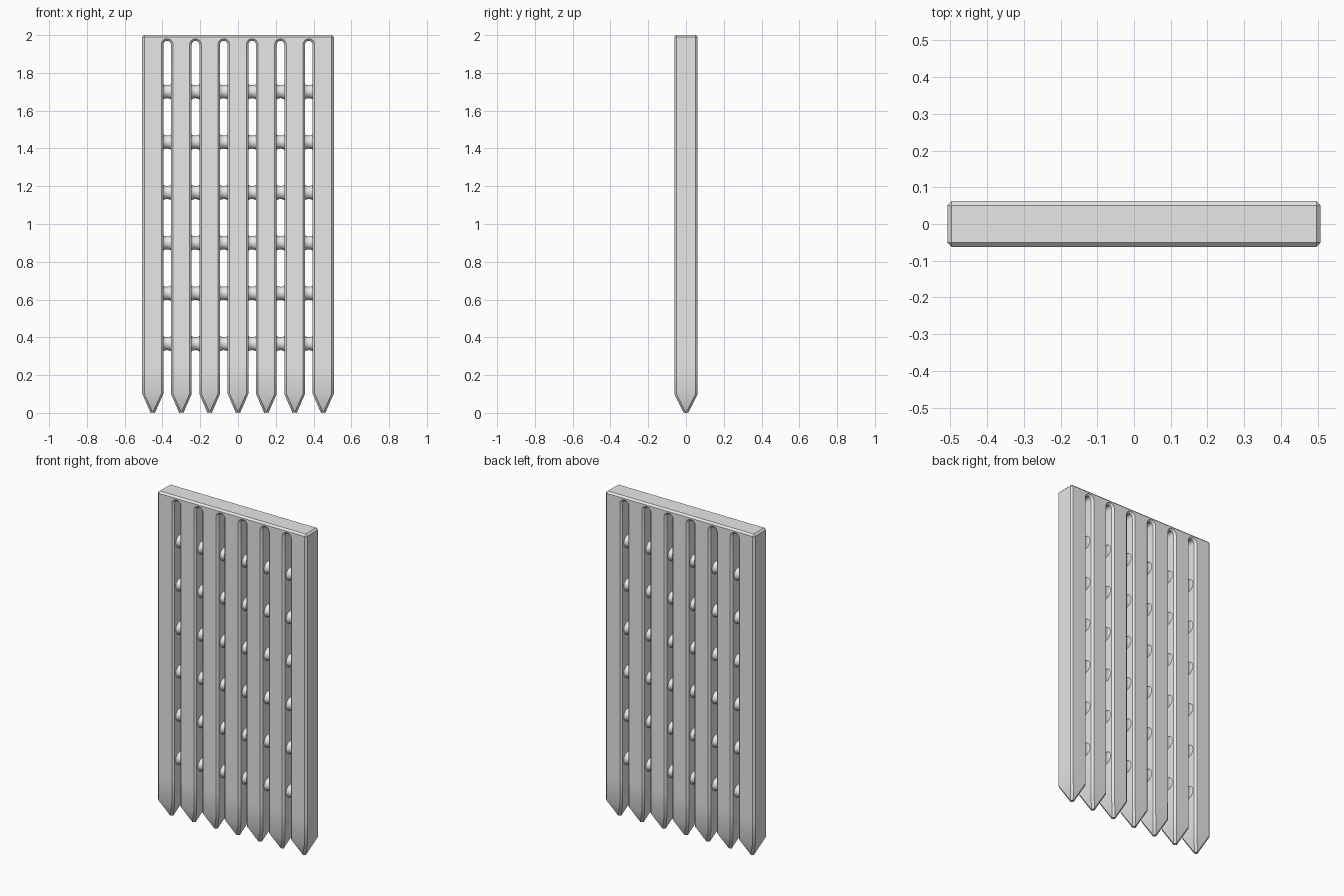
import bpy, bmesh, math
from mathutils import Vector

if "Cube" in bpy.data.objects:
    bpy.data.objects.remove(bpy.data.objects["Cube"])

# One plain grey for the whole gate
grey = bpy.data.materials.new("plain_grey")
grey.use_nodes = True
grey.diffuse_color = (0.8, 0.8, 0.8, 1)
grey.node_tree.nodes["Principled BSDF"].inputs["Base Color"].default_value = (0.8, 0.8, 0.8, 1)

POSTS, PITCH = 7, 0.15
HALF_W, HALF_D, HEIGHT = 0.507, 0.062, 2.0
GAP_R, SLOT_Z, TIP_Z = 0.02, 1.95, 0.1
BEVEL = 0.011


def finish(bm, name, angle):
    """Turn a bmesh into a named, smoothed object."""
    bmesh.ops.recalc_face_normals(bm, faces=bm.faces)
    mesh = bpy.data.meshes.new(name)
    bm.to_mesh(mesh)
    bm.free()
    mesh.materials.append(grey)
    obj = bpy.data.objects.new(name, mesh)
    bpy.context.collection.objects.link(obj)
    bpy.ops.object.select_all(action='DESELECT')
    obj.select_set(True)
    bpy.context.view_layer.objects.active = obj
    bpy.ops.object.shade_smooth_by_angle(angle=math.radians(angle))
    return obj


gaps = [(i - (POSTS - 2) / 2) * PITCH for i in range(POSTS - 1)]

# Comb outline: straight top, round-ended slots open at the bottom
outline = [(-HALF_W, HEIGHT), (-HALF_W, TIP_Z)]
for gx in gaps:
    outline.append((gx - GAP_R, TIP_Z))
    for k in range(9):
        a = math.pi * (1 - k / 8)
        outline.append((gx + GAP_R * math.cos(a), SLOT_Z + GAP_R * math.sin(a)))
    outline.append((gx + GAP_R, TIP_Z))
outline += [(HALF_W, TIP_Z), (HALF_W, HEIGHT)]

bm = bmesh.new()
plate = bm.faces.new([bm.verts.new((x, -HALF_D, z)) for x, z in outline])
ext = bmesh.ops.extrude_face_region(bm, geom=[plate])
moved = [v for v in ext["geom"] if isinstance(v, bmesh.types.BMVert)]
bmesh.ops.translate(bm, verts=moved, vec=(0, 2 * HALF_D, 0))
if not plate.is_valid or len(bm.faces) < len(outline) + 2:
    bm.faces.new([v for v in bm.verts if v.co.y < 0])
bmesh.ops.recalc_face_normals(bm, faces=bm.faces)

# Pointed post feet
feet = [f for f in bm.faces if all(abs(v.co.z - TIP_Z) < 1e-4 for v in f.verts)]
for v in bmesh.ops.poke(bm, faces=feet)["verts"]:
    v.co.z = 0

# Rows that keep the soft shading near the ends
for z in (0.25, 1.8):
    bmesh.ops.bisect_plane(bm, geom=bm.verts[:] + bm.edges[:] + bm.faces[:],
                           plane_co=(0, 0, z), plane_no=(0, 0, 1))

# Chamfer every hard edge, then bring the blunted tips back to the floor
bm.normal_update()
hard = [e for e in bm.edges if e.calc_face_angle(0) > 0.6]
bmesh.ops.bevel(bm, geom=hard, offset=BEVEL, offset_type='OFFSET', segments=1,
                profile=0.5, affect='EDGES', clamp_overlap=True)
low = min(v.co.z for v in bm.verts)
for v in bm.verts:
    if v.co.z < TIP_Z:
        v.co.z = TIP_Z * (v.co.z - low) / (TIP_Z - low)
finish(bm, "gate_posts", 35)

# Waisted rungs linking neighbouring posts
profile = [(-0.024, 0.044), (-0.015, 0.037), (0, 0.034), (0.015, 0.037), (0.024, 0.044)]
SIDES = 12
for row in range(6):
    z = 1.7 - row * 0.2667
    bm = bmesh.new()
    for gx in gaps:
        rings = [[bm.verts.new(Vector((gx + x, r * math.cos(math.tau * s / SIDES),
                                       z + r * math.sin(math.tau * s / SIDES))))
                  for s in range(SIDES)] for x, r in profile]
        for a, b in zip(rings, rings[1:]):
            for s in range(SIDES):
                t = (s + 1) % SIDES
                bm.faces.new((a[s], a[t], b[t], b[s]))
        bm.faces.new(rings[0])
        bm.faces.new(rings[-1])
    finish(bm, f"rung_row_{row + 1}", 50)
